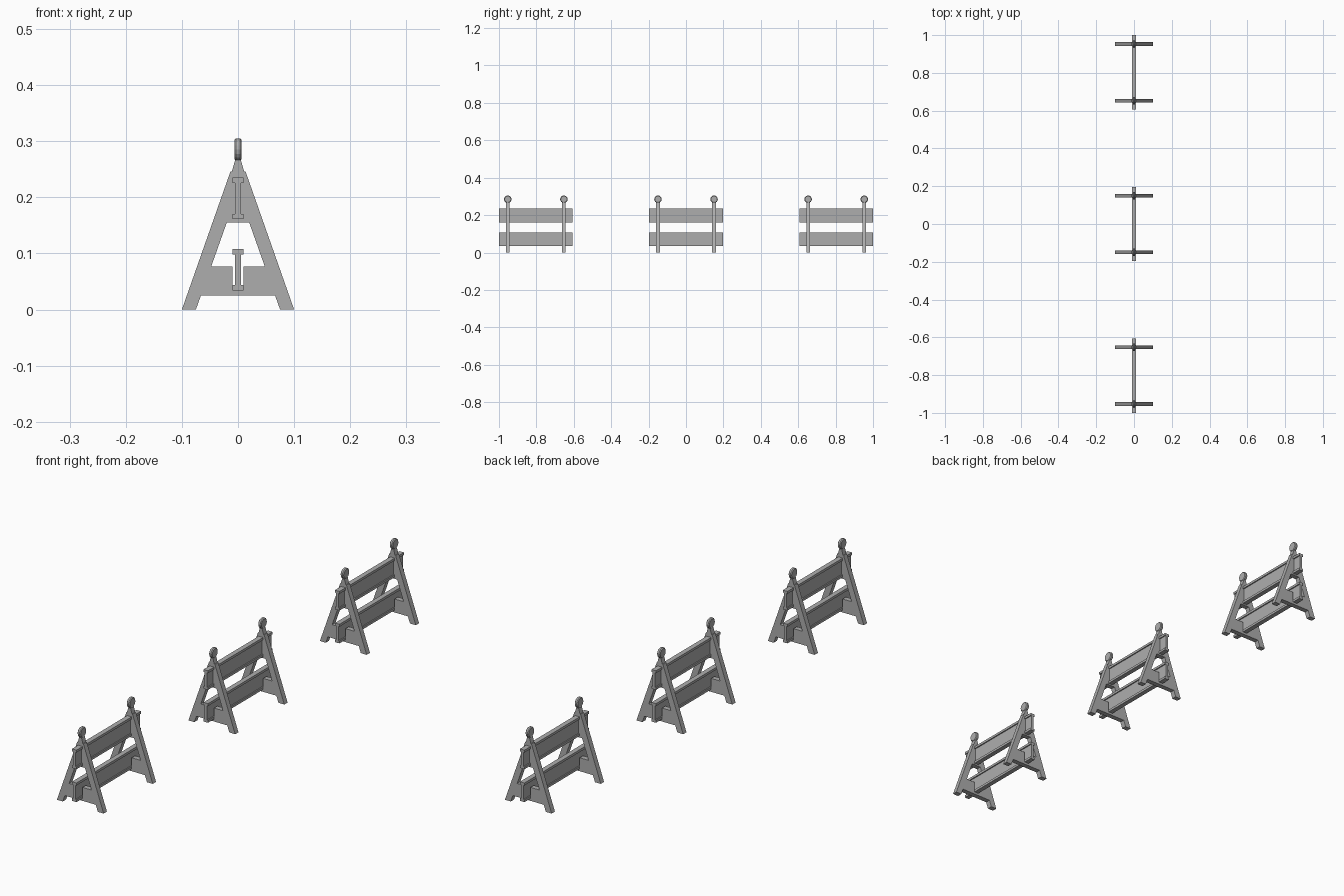
import bpy, bmesh, math
from mathutils import Matrix

if "Cube" in bpy.data.objects:
    bpy.data.objects.remove(bpy.data.objects["Cube"], do_unlink=True)

GREY = (0.42, 0.42, 0.42, 1)
grey = bpy.data.materials.new("plain grey")
grey.use_nodes = True
grey.diffuse_color = GREY
grey.node_tree.nodes["Principled BSDF"].inputs["Base Color"].default_value = GREY


def finish(name, bm):
    bmesh.ops.recalc_face_normals(bm, faces=bm.faces)
    mesh = bpy.data.meshes.new(name)
    bm.to_mesh(mesh)
    bm.free()
    mesh.materials.append(grey)
    obj = bpy.data.objects.new(name, mesh)
    bpy.context.collection.objects.link(obj)
    return obj


def extrude_y(name, half, y, depth):
    """Mirror a half profile (x, z) about x = 0 and extrude it along y."""
    outline = half + [(-x, z) for x, z in reversed(half)]
    bm = bmesh.new()
    face = bm.faces.new([bm.verts.new((x, y - depth / 2, z)) for x, z in outline])
    ext = bmesh.ops.extrude_face_region(bm, geom=[face])
    moved = [v for v in ext["geom"] if isinstance(v, bmesh.types.BMVert)]
    bmesh.ops.translate(bm, verts=moved, vec=(0, depth, 0))
    return finish(name, bm)


def i_beam(name, bottom, y):
    """Plank with a flange along its top and bottom edges."""
    top, flange, web, lip = bottom + 0.074, 0.0095, 0.005, 0.0095
    half = [(flange, bottom), (flange, bottom + lip), (web, bottom + lip),
            (web, top - lip), (flange, top - lip), (flange, top)]
    extrude_y(name, half, y, 0.394)


def lamp(name, y):
    """Round warning lamp facing sideways, with bevelled rim and recessed lens."""
    bm = bmesh.new()
    turn = Matrix.Translation((0, y, 0.285)) @ Matrix.Rotation(math.pi / 2, 4, 'Y')
    bmesh.ops.create_cone(bm, cap_ends=True, segments=16, radius1=0.02,
                          radius2=0.02, depth=0.013, matrix=turn)
    caps = [f for f in bm.faces if len(f.verts) > 4]
    rims = list({e for f in caps for e in f.edges})
    bmesh.ops.bevel(bm, geom=rims, offset=0.003, segments=1, affect='EDGES')
    caps = [f for f in bm.faces if len(f.verts) > 4]
    bmesh.ops.inset_individual(bm, faces=caps, thickness=0.002, depth=-0.001)
    finish(name, bm)


# Trestle end: splayed legs, gable top with neck, notched cross tie
LEGS = [(0.02, 0.155), (0.075, 0), (0.1, 0), (0.0135, 0.246),
        (0.011, 0.246), (0.005, 0.267)]
TIE = [(0.0095, 0.034), (0.0095, 0.077), (0.049, 0.077), (0.067, 0.025)]

for place, centre in (("front", -0.803), ("middle", 0), ("back", 0.803)):
    i_beam(place + "_lower_beam", 0.034, centre)
    i_beam(place + "_upper_beam", 0.161, centre)
    for end, y in (("front", centre - 0.15), ("back", centre + 0.15)):
        tag = f"{place}_{end}"
        extrude_y(tag + "_legs", LEGS, y, 0.02)
        extrude_y(tag + "_cross_tie", TIE, y, 0.02)
        lamp(tag + "_lamp", y)
